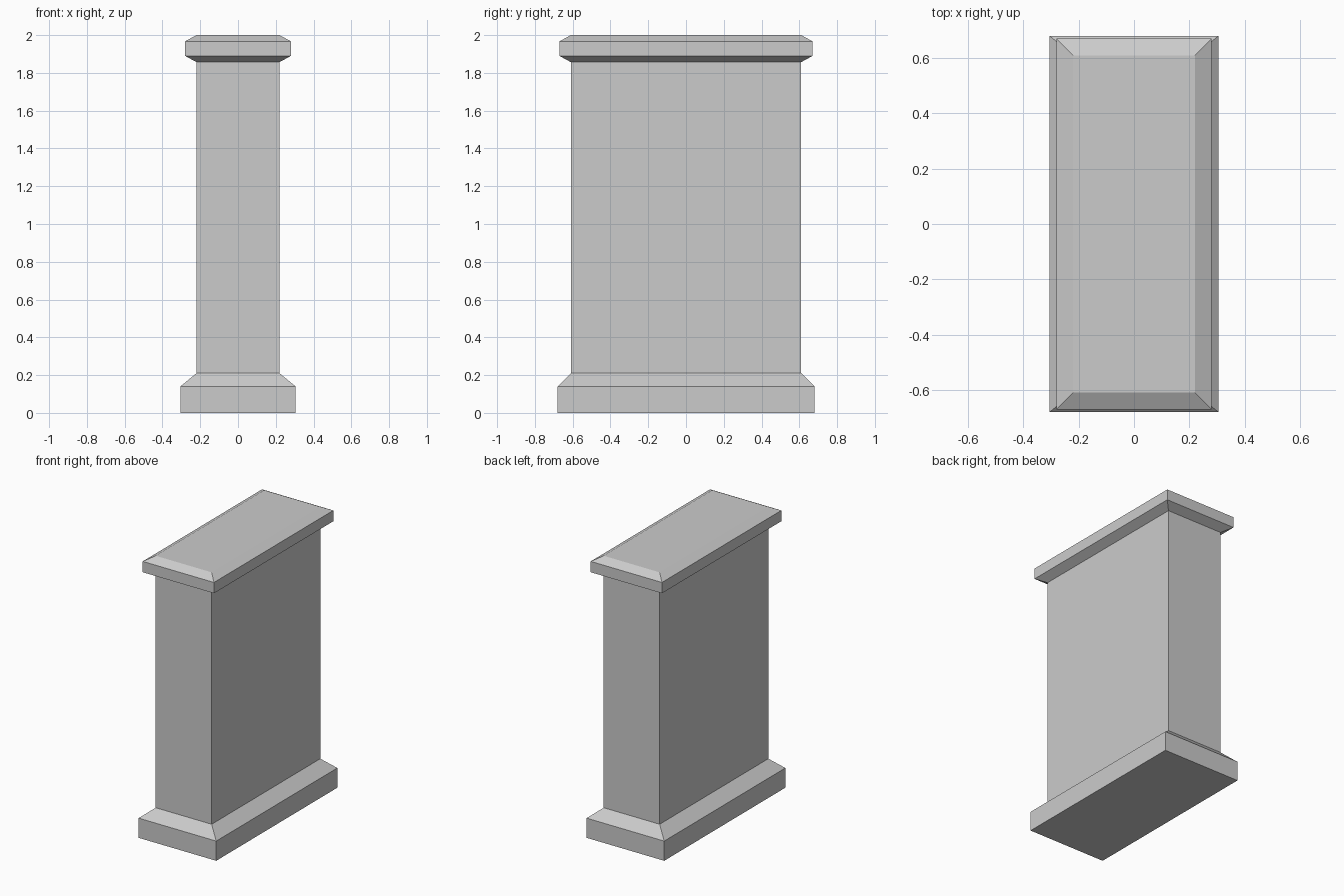
import bpy
import bmesh

if "Cube" in bpy.data.objects:
    bpy.data.objects.remove(bpy.data.objects["Cube"], do_unlink=True)

stone = bpy.data.materials.new("grey_stone")
stone.use_nodes = True
GREY = (0.6, 0.6, 0.6, 1.0)
stone.diffuse_color = GREY
stone.node_tree.nodes["Principled BSDF"].inputs["Base Color"].default_value = GREY


def stacked_block(name, levels):
    """Closed block through rectangles of (half width, half depth, height)."""
    bm = bmesh.new()
    rings = [[bm.verts.new((sx * hx, sy * hy, z))
              for sx, sy in ((-1, -1), (1, -1), (1, 1), (-1, 1))]
             for hx, hy, z in levels]
    for low, high in zip(rings, rings[1:]):
        for i in range(4):
            j = (i + 1) % 4
            bm.faces.new((low[i], low[j], high[j], high[i]))
    bm.faces.new(rings[0][::-1])
    bm.faces.new(rings[-1])
    bmesh.ops.recalc_face_normals(bm, faces=bm.faces)
    mesh = bpy.data.meshes.new(name)
    bm.to_mesh(mesh)
    bm.free()
    mesh.materials.append(stone)
    obj = bpy.data.objects.new(name, mesh)
    bpy.context.collection.objects.link(obj)
    return obj


W, D = 0.22, 0.61  # half width and depth of the shaft

# Plinth with a sloped shoulder
stacked_block("plinth", [(0.305, 0.68, 0), (0.305, 0.68, 0.14), (W, D, 0.21)])

# Plain shaft
stacked_block("shaft", [(W, D, 0.21), (W, D, 1.857)])

# Cap, bevelled above and below
stacked_block("cap", [(W, D, 1.857), (0.28, 0.67, 1.89),
                      (0.28, 0.67, 1.967), (W, D, 2.0)])
